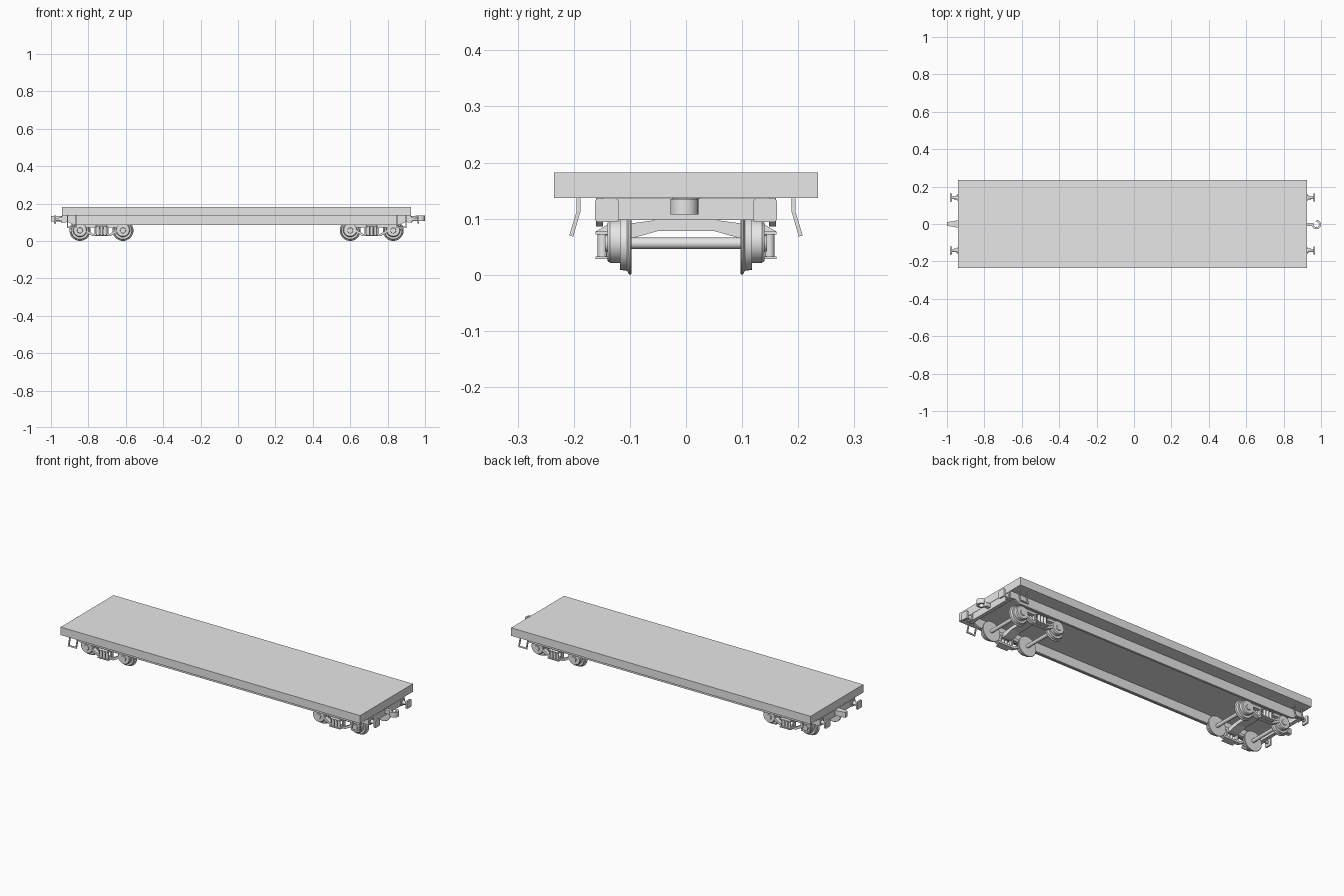
import bpy, bmesh, math
from mathutils import Vector

old = bpy.data.objects.get("Cube")
if old:
    bpy.data.objects.remove(old, do_unlink=True)

grey = bpy.data.materials.new("light_grey")
grey.use_nodes = True
grey.diffuse_color = (0.8, 0.8, 0.8, 1)
grey.node_tree.nodes["Principled BSDF"].inputs["Base Color"].default_value = (0.8, 0.8, 0.8, 1)

CX = -0.0075          # middle of the deck
HALF = 0.9325         # half deck length
DECK_Z = 0.137        # underside of the deck
AXLE_Z = 0.056
WHEEL_X = 0.115       # half wheelbase of a bogie


def finish(name, bm, smooth=False):
    bmesh.ops.recalc_face_normals(bm, faces=bm.faces)
    mesh = bpy.data.meshes.new(name)
    bm.to_mesh(mesh)
    bm.free()
    mesh.materials.append(grey)
    ob = bpy.data.objects.new(name, mesh)
    bpy.context.collection.objects.link(ob)
    if smooth:
        bpy.ops.object.select_all(action='DESELECT')
        ob.select_set(True)
        bpy.context.view_layer.objects.active = ob
        bpy.ops.object.shade_smooth_by_angle(angle=math.radians(35))
    return ob


def prism(name, pts, axis, a, b, smooth=False):
    """Extrude a 2D outline along an axis from a to b."""
    place = {'x': lambda p, t: (t, p[0], p[1]),
             'y': lambda p, t: (p[0], t, p[1]),
             'z': lambda p, t: (p[0], p[1], t)}[axis]
    bm = bmesh.new()
    face = bm.faces.new([bm.verts.new(place(p, a)) for p in pts])
    moved = bmesh.ops.extrude_face_region(bm, geom=[face])["geom"]
    shift = Vector(place((0, 0), b - a))
    bmesh.ops.translate(bm, vec=shift, verts=[v for v in moved if isinstance(v, bmesh.types.BMVert)])
    return finish(name, bm, smooth)


def box(name, x, y, z):
    return prism(name, [(x[0], y[0]), (x[1], y[0]), (x[1], y[1]), (x[0], y[1])], 'z', *z)


def lathe(name, profile, center, axis='y', n=32):
    """Revolve (offset, radius) points around an axis through center."""
    bm = bmesh.new()
    rings = []
    for off, r in profile:
        ring = []
        for i in range(n):
            c, s = r * math.cos(math.tau * i / n), r * math.sin(math.tau * i / n)
            local = {'x': (off, c, s), 'y': (c, off, s), 'z': (c, s, off)}[axis]
            ring.append(bm.verts.new(Vector(center) + Vector(local)))
        rings.append(ring)
    for lo, hi in zip(rings, rings[1:]):
        for i in range(n):
            j = (i + 1) % n
            bm.faces.new((lo[i], lo[j], hi[j], hi[i]))
    bm.faces.new(rings[0])
    bm.faces.new(rings[-1])
    return finish(name, bm, True)


def rounded(cy, cz, h, r):
    """Outline of a square with rounded corners."""
    pts = []
    for k, (sy, sz) in enumerate([(1, 1), (-1, 1), (-1, -1), (1, -1)]):
        for i in range(5):
            a = math.pi / 2 * (k + i / 4)
            pts.append((cy + sy * (h - r) + r * math.cos(a), cz + sz * (h - r) + r * math.sin(a)))
    return pts


# Deck and underframe
box("deck", (CX - HALF, CX + HALF), (-0.235, 0.235), (DECK_Z, 0.182))
sill = [(CX + x, z) for x, z in [(-0.925, DECK_Z), (-0.925, 0.1), (-0.9, 0.1), (-0.87, 0.086),
                                 (0.87, 0.086), (0.9, 0.1), (0.925, 0.1), (0.925, DECK_Z)]]
for s, side in ((-1, "right"), (1, "left")):
    prism("side_sill_" + side, sill, 'y', s * 0.148, s * 0.16)

for e, end in ((-1, "rear"), (1, "head")):
    ex = CX + e * HALF
    box("end_beam_" + end, sorted((ex, ex - e * 0.02)), (-0.16, 0.16), (0.098, 0.1355))

    for s in (-1, 1):
        # Buffers: mounting plate, tapered stem and head
        y, z = s * 0.141, 0.115
        prism("buffer_plate", rounded(y, z, 0.016, 0.004), 'x', ex, ex + e * 0.006, True)
        lathe("buffer_stem", [(0, 0.013), (e * 0.014, 0.009), (e * 0.04, 0.008)], (ex, y, z), 'x', 20)
        prism("buffer_head", rounded(y, z, 0.021, 0.006), 'x', ex + e * 0.034, ex + e * 0.043, True)

        # Shunter's step: two hanging bars flared outward, and a tread
        bar = [(s * y0, z0) for y0, z0 in [(0.188, DECK_Z), (0.195, DECK_Z), (0.195, 0.113),
                                           (0.208, 0.07), (0.201, 0.068), (0.188, 0.113)]]
        for x in (0.855, 0.902):
            prism("step_hanger", bar, 'x', CX + e * x, CX + e * (x + 0.006))
        tread = [(s * y0, z0) for y0, z0 in [(0.201, 0.068), (0.208, 0.07), (0.206, 0.077), (0.199, 0.075)]]
        prism("step_tread", tread, 'x', CX + e * 0.855, CX + e * 0.908)

# Couplers: open hook at one end, tapered block at the other
hx, hy = 0.975, -0.003
arc = [math.radians(-200 + 290 * i / 20) for i in range(21)]
hook = [(hx + 0.025 * math.cos(a), hy + 0.025 * math.sin(a)) for a in arc]
hook += [(hx + 0.014 * math.cos(a), hy + 0.014 * math.sin(a)) for a in reversed(arc)]
prism("coupler_hook", hook, 'z', 0.107, 0.135, True)
box("coupler_shank", (0.9, 0.953), (-0.012, 0.006), (0.11, 0.132))
prism("coupler_block", [(-0.92, -0.018), (-0.95, -0.018), (-1.0, -0.01),
                        (-1.0, 0.01), (-0.95, 0.018), (-0.92, 0.018)], 'z', 0.104, 0.134)


def bogie(cx):
    # Wheelsets
    for wx in (cx - WHEEL_X, cx + WHEEL_X):
        lathe("axle", [(-0.135, 0.01), (0.135, 0.01)], (wx, 0, AXLE_Z), n=20)
        for s in (-1, 1):
            wheel = [(0.097, 0.02), (0.097, 0.054), (0.099, 0.056), (0.102, 0.055),
                     (0.105, 0.049), (0.118, 0.047), (0.118, 0.04)]
            lathe("wheel", [(s * y, r) for y, r in wheel], (wx, 0, AXLE_Z))
            # Round axle housing at each end of the side frame
            lathe("axle_housing", [(s * 0.116, 0.038), (s * 0.135, 0.038), (s * 0.14, 0.034)],
                  (wx, 0, AXLE_Z + 0.003))
            lathe("axle_cap", [(s * 0.138, 0.016), (s * 0.144, 0.014)], (wx, 0, AXLE_Z), n=20)
    for s in (-1, 1):
        # Side frame: top chord, bottom chord and diagonals
        a, b = s * 0.118, s * 0.139
        box("frame_top_chord", (cx - 0.1, cx + 0.1), sorted((a, b)), (0.073, 0.088))
        box("frame_bottom_chord", (cx - 0.05, cx + 0.05), sorted((a, b)), (0.027, 0.038))
        for e in (-1, 1):
            diagonal = [(cx + e * x, z) for x, z in [(0.05, 0.027), (0.092, 0.05),
                                                     (0.092, 0.066), (0.045, 0.038)]]
            prism("frame_diagonal", diagonal, 'y', a, b)
            box("frame_post", sorted((cx + e * 0.03, cx + e * 0.038)), sorted((a, b)), (0.036, 0.076))
        # Spring nest between two seats
        for z in (0.028, 0.072):
            box("spring_seat", (cx - 0.034, cx + 0.034), sorted((s * 0.125, s * 0.161)), (z, z + 0.005))
        for k in (-1, 0, 1):
            lathe("spring", [(0.032, 0.0085), (0.073, 0.0085)], (cx + k * 0.019, s * 0.149, 0), 'z', 16)
        # Sloped bracket from the spring seat up to the frame
        prism("bolster_bracket", [(s * 0.161, 0.077), (s * 0.139, 0.09), (s * 0.118, 0.09),
                                  (s * 0.118, 0.077)], 'x', cx - 0.028, cx + 0.028)
    # Bolster and centre pivot
    half = [(0.125, 0.088), (0.125, 0.064), (0.1, 0.064), (0.05, 0.078)]
    outline = [(0.05, 0.098)] + half
    prism("bolster", outline + [(-y, z) for y, z in reversed(outline)], 'x', cx - 0.026, cx + 0.026)
    lathe("centre_pivot", [(0.078, 0.025), (DECK_Z + 0.002, 0.025)], (cx, 0, 0), 'z', 24)


for side in (-1, 1):
    bogie(CX + side * 0.7225)
